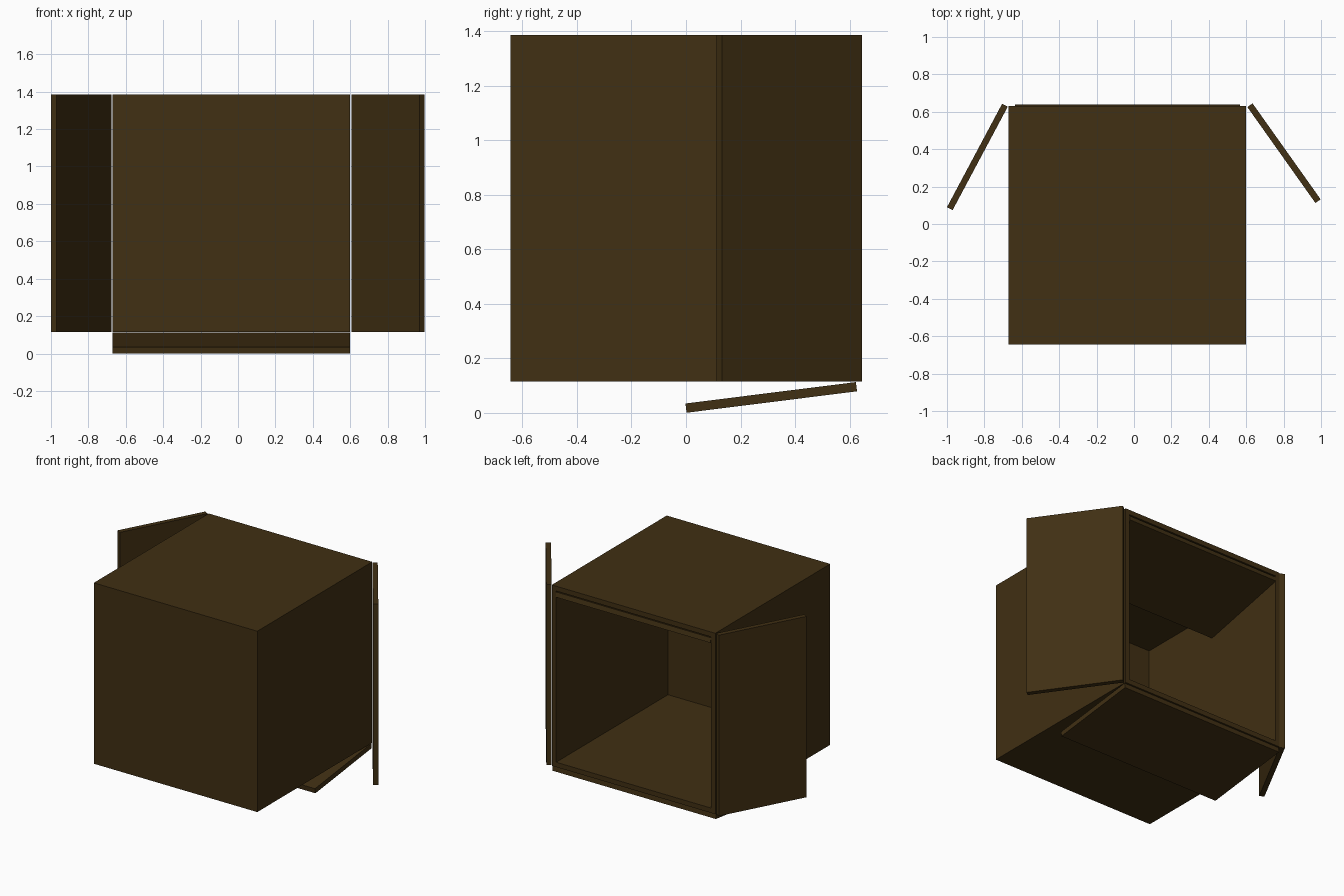
import bpy
import bmesh
from mathutils import Vector

old = bpy.data.objects.get("Cube")
if old:
    bpy.data.objects.remove(old, do_unlink=True)

THICK = 0.034
LEFT, RIGHT, FRONT, BACK, BOTTOM, TOP = 0.6, -0.67, -0.643, 0.632, 0.115, 1.385

# Cardboard colour
cardboard = bpy.data.materials.new("dark brown cardboard")
cardboard.use_nodes = True
colour = (0.052, 0.029, 0.0065, 1)
cardboard.diffuse_color = colour
shader = cardboard.node_tree.nodes["Principled BSDF"]
shader.inputs["Base Color"].default_value = colour
shader.inputs["Roughness"].default_value = 0.9


def finish(name, bm):
    bmesh.ops.recalc_face_normals(bm, faces=bm.faces)
    mesh = bpy.data.meshes.new(name)
    bm.to_mesh(mesh)
    bm.free()
    mesh.materials.append(cardboard)
    obj = bpy.data.objects.new(name, mesh)
    bpy.context.collection.objects.link(obj)
    return obj


def flap(name, hinge, tip, span):
    """Flat board from hinge to tip, extruded along span."""
    hinge, tip, span = Vector(hinge), Vector(tip), Vector(span)
    side = (tip - hinge).cross(span).normalized() * THICK / 2
    bm = bmesh.new()
    profile = [bm.verts.new(p) for p in
               (hinge - side, tip - side, tip + side, hinge + side)]
    face = bm.faces.new(profile)
    result = bmesh.ops.extrude_face_region(bm, geom=[face])
    moved = [v for v in result["geom"] if isinstance(v, bmesh.types.BMVert)]
    bmesh.ops.translate(bm, verts=moved, vec=span)
    return finish(name, bm)


# Box body, open at the back, with walls thickened inward
bm = bmesh.new()
bmesh.ops.create_cube(bm, size=1)
bmesh.ops.scale(bm, verts=bm.verts, vec=(LEFT - RIGHT, BACK - FRONT, TOP - BOTTOM))
bmesh.ops.translate(bm, verts=bm.verts, vec=(
    (LEFT + RIGHT) / 2, (FRONT + BACK) / 2, (TOP + BOTTOM) / 2))
opening = max(bm.faces, key=lambda f: f.calc_center_median().y)
bmesh.ops.delete(bm, geom=[opening], context="FACES_ONLY")
box = finish("box_body", bm)
walls = box.modifiers.new("walls", "SOLIDIFY")
walls.thickness = THICK
walls.offset = -1
walls.use_even_offset = True

# Side flaps swung outward
upright = (0, 0, TOP - BOTTOM)
flap("left_flap", (0.62, 0.635, BOTTOM), (0.984, 0.122, BOTTOM), upright)
flap("right_flap", (-0.69, 0.635, BOTTOM), (-0.985, 0.082, BOTTOM), upright)

# Bottom flap folded under the box
flap("bottom_flap", (RIGHT, 0.625, 0.096), (RIGHT, 0, 0.0175), (LEFT - RIGHT, 0, 0))

# Top flap folded into the box
flap("top_flap", (RIGHT + THICK, 0.634, 1.327), (RIGHT + THICK, 0.005, 1.187),
     (LEFT - RIGHT - 2 * THICK, 0, 0))
